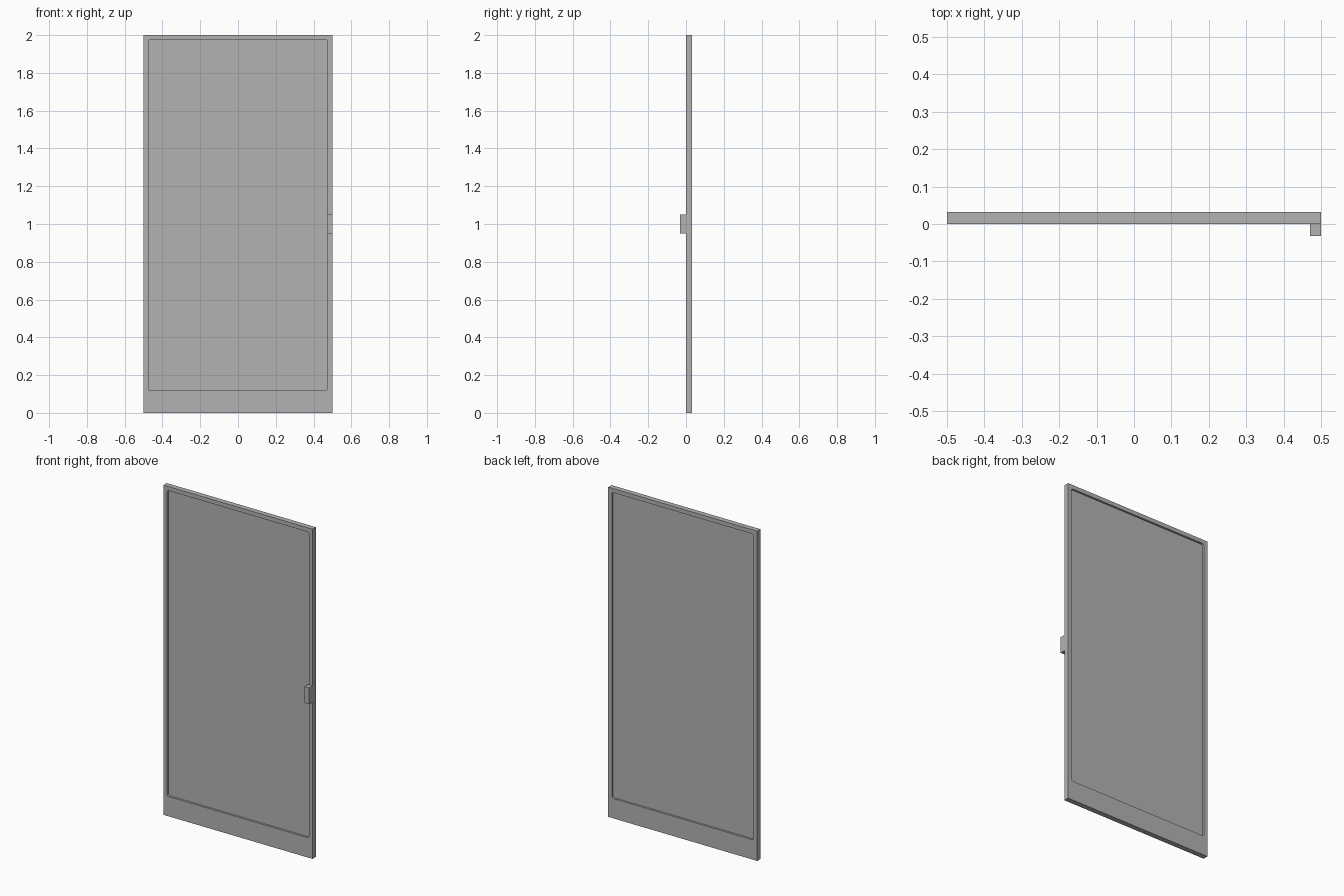
import bpy, bmesh, math
from mathutils import Vector

cube = bpy.data.objects.get("Cube")
if cube:
    bpy.data.objects.remove(cube, do_unlink=True)

grey = bpy.data.materials.new("plain grey")
grey.use_nodes = True
colour = (0.45, 0.45, 0.45, 1)
grey.diffuse_color = colour
grey.node_tree.nodes["Principled BSDF"].inputs["Base Color"].default_value = colour

HALF, TOP, DEPTH = 0.5, 2.0, 0.032
OPEN_X, OPEN_LOW, OPEN_HIGH = 0.475, 0.12, 1.975
RADIUS = 0.01


def add_object(name, bm):
    bmesh.ops.recalc_face_normals(bm, faces=bm.faces[:])
    mesh = bpy.data.meshes.new(name)
    bm.to_mesh(mesh)
    bm.free()
    mesh.materials.append(grey)
    obj = bpy.data.objects.new(name, mesh)
    bpy.context.collection.objects.link(obj)
    return obj


def outline(x, low, high, radius=0, steps=4):
    """Rectangle in the xz plane, with optional rounded corners."""
    points = []
    corners = [(1, high, -1), (-1, high, -1), (-1, low, 1), (1, low, 1)]
    for i, (side, z, inward) in enumerate(corners):
        centre = Vector((side * (x - radius), 0, z + inward * radius))
        for s in range(steps + 1 if radius else 1):
            a = math.pi / 2 * (i + s / steps)
            points.append(centre + radius * Vector((math.cos(a), 0, math.sin(a))))
    return points


def slab(name, loops, y0, y1):
    """Fill nested outlines and extrude them from y0 to y1."""
    bm = bmesh.new()
    edges = []
    for loop in loops:
        verts = [bm.verts.new((p.x, y0, p.z)) for p in loop]
        edges += [bm.edges.new((verts[i - 1], verts[i])) for i in range(len(verts))]
    bmesh.ops.triangle_fill(bm, edges=edges, use_beauty=True)
    result = bmesh.ops.extrude_face_region(bm, geom=bm.faces[:], use_keep_orig=True)
    moved = [v for v in result["geom"] if isinstance(v, bmesh.types.BMVert)]
    bmesh.ops.translate(bm, verts=moved, vec=(0, y1 - y0, 0))
    return add_object(name, bm)


def box(name, low, high):
    bm = bmesh.new()
    bmesh.ops.create_cube(bm, size=1)
    for v in bm.verts:
        v.co = [l + (c + 0.5) * (h - l) for c, l, h in zip(v.co, low, high)]
    return add_object(name, bm)


# Door frame with a deeper bottom rail and a round-cornered opening
slab("door_frame", [outline(HALF, 0, TOP),
                    outline(OPEN_X, OPEN_LOW, OPEN_HIGH, RADIUS)], 0, DEPTH)

# Thin pane set back from both sides of the frame
slab("pane", [outline(OPEN_X, OPEN_LOW, OPEN_HIGH, RADIUS)], 0.012, 0.020)

# Small block handle on the left stile
box("handle", (0.47, -DEPTH, 0.95), (HALF, 0, 1.05))
